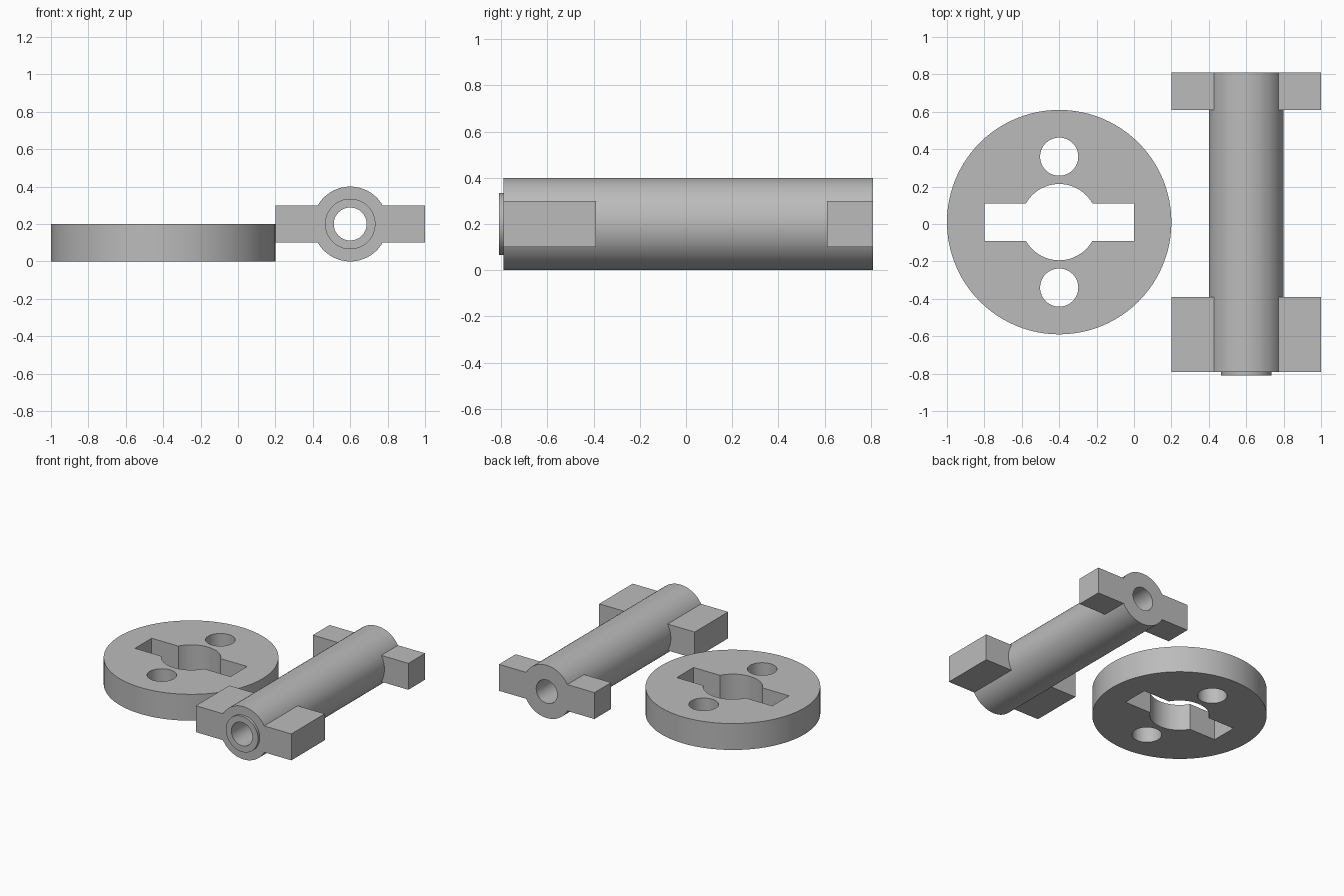
import bpy
import math

cube = bpy.data.objects.get("Cube")
if cube:
    bpy.data.objects.remove(cube, do_unlink=True)

# Single plain grey
GREY = (0.5, 0.5, 0.5, 1.0)
grey = bpy.data.materials.new("plain_grey")
grey.use_nodes = True
grey.diffuse_color = GREY
bsdf = next(n for n in grey.node_tree.nodes if n.type == 'BSDF_PRINCIPLED')
bsdf.inputs["Base Color"].default_value = GREY
bsdf.inputs["Roughness"].default_value = 0.6


def finish(obj, name):
    obj.name = obj.data.name = name
    obj.data.materials.clear()
    obj.data.materials.append(grey)
    return obj


def upright_cylinder(name, radius, x, y, z0, z1, sides=64):
    bpy.ops.mesh.primitive_cylinder_add(vertices=sides, radius=radius, depth=z1 - z0,
                                        location=(x, y, (z0 + z1) / 2))
    return finish(bpy.context.object, name)


def lying_cylinder(name, radius, y0, y1, sides=64):
    bpy.ops.mesh.primitive_cylinder_add(vertices=sides, radius=radius, depth=y1 - y0,
                                        location=(SHAFT_X, (y0 + y1) / 2, SHAFT_Z),
                                        rotation=(math.pi / 2, 0, 0))
    return finish(bpy.context.object, name)


def box(name, low, high):
    centre = [(a + b) / 2 for a, b in zip(low, high)]
    bpy.ops.mesh.primitive_cube_add(size=1, location=centre)
    obj = bpy.context.object
    obj.scale = [b - a for a, b in zip(low, high)]
    bpy.ops.object.transform_apply(location=False, rotation=False, scale=True)
    return finish(obj, name)


def combine(target, tool, operation):
    mod = target.modifiers.new(operation.lower(), 'BOOLEAN')
    mod.operation, mod.solver, mod.object = operation, 'EXACT', tool
    bpy.context.view_layer.objects.active = target
    bpy.ops.object.modifier_apply(modifier=mod.name)
    bpy.data.objects.remove(tool, do_unlink=True)


def smooth(obj):
    bpy.ops.object.select_all(action='DESELECT')
    obj.select_set(True)
    bpy.context.view_layer.objects.active = obj
    bpy.ops.object.shade_smooth_by_angle(angle=math.radians(30))


# Flat disc with a keyhole slot and two round holes
DISC_X, DISC_Y, THICK = -0.4, 0.01, 0.2
disc = upright_cylinder("keyhole_disc", 0.6, DISC_X, DISC_Y, 0, THICK, 96)
keyhole = upright_cylinder("keyhole_cutter", 0.204, DISC_X, DISC_Y, -0.1, 0.3)
slot = box("slot_cutter", (DISC_X - 0.4, DISC_Y - 0.1, -0.1), (DISC_X + 0.4, DISC_Y + 0.1, 0.3))
combine(keyhole, slot, 'UNION')
combine(disc, keyhole, 'DIFFERENCE')
for side in (-1, 1):
    hole = upright_cylinder("hole_cutter", 0.102, DISC_X, DISC_Y + side * 0.35, -0.1, 0.3)
    combine(disc, hole, 'DIFFERENCE')
smooth(disc)

# Shaft with a front collar and crosswise lugs at both ends
SHAFT_X, SHAFT_Z = 0.6, 0.2
FRONT, BACK = -0.79, 0.81
shaft = lying_cylinder("lugged_shaft", 0.2, FRONT, BACK)
for y0, y1 in ((FRONT, FRONT + 0.4), (BACK - 0.2, BACK)):
    lugs = box("lugs", (SHAFT_X - 0.4, y0, SHAFT_Z - 0.1), (SHAFT_X + 0.4, y1, SHAFT_Z + 0.1))
    combine(shaft, lugs, 'UNION')
collar = lying_cylinder("collar", 0.135, FRONT - 0.02, FRONT + 0.1)
combine(shaft, collar, 'UNION')

# Bore through the whole shaft
bore = lying_cylinder("bore_cutter", 0.088, -1, 1)
combine(shaft, bore, 'DIFFERENCE')
smooth(shaft)
